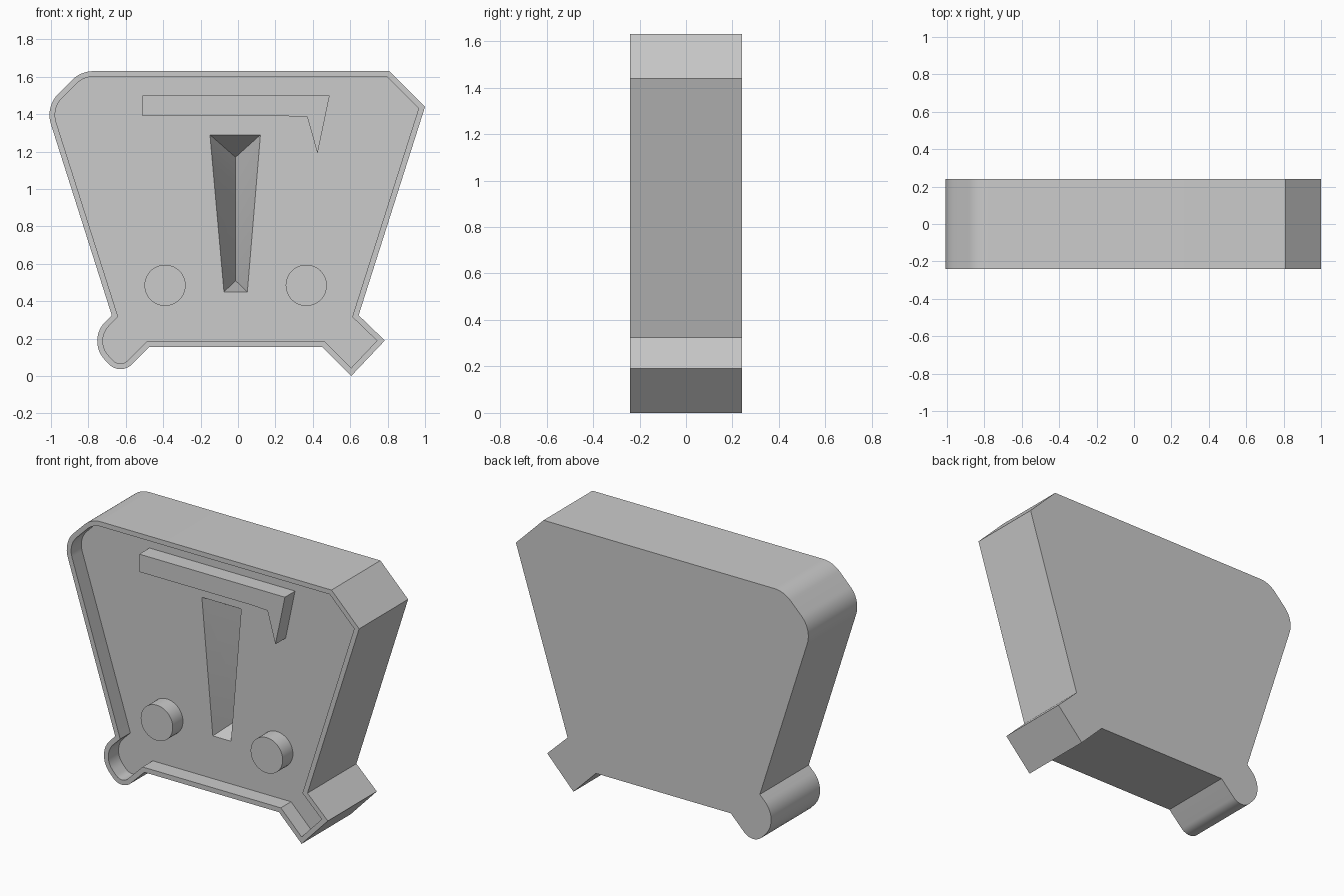
import bpy, bmesh, math
from mathutils import Vector

cube = bpy.data.objects.get("Cube")
if cube:
    bpy.data.objects.remove(cube)

FRONT, BACK, FLOOR = -0.24, 0.24, -0.14
RIM = 0.03

grey = bpy.data.materials.new("plain_grey")
grey.use_nodes = True
colour = (0.6, 0.6, 0.6, 1)
grey.diffuse_color = colour
grey.node_tree.nodes["Principled BSDF"].inputs["Base Color"].default_value = colour


def finish(name, bm, smooth=True):
    bmesh.ops.recalc_face_normals(bm, faces=bm.faces)
    mesh = bpy.data.meshes.new(name)
    bm.to_mesh(mesh)
    bm.free()
    mesh.materials.append(grey)
    ob = bpy.data.objects.new(name, mesh)
    bpy.context.collection.objects.link(ob)
    bpy.ops.object.select_all(action='DESELECT')
    ob.select_set(True)
    bpy.context.view_layer.objects.active = ob
    if smooth:
        bpy.ops.object.shade_smooth_by_angle(angle=math.radians(25))
    return ob


def rounded(corners, steps=12):
    """Outline from (x, z, radius) corners, filleting those with a radius."""
    out = []
    for i, (x, z, r) in enumerate(corners):
        p = Vector((x, z))
        if r == 0:
            out.append(p)
            continue
        a = (Vector(corners[i - 1][:2]) - p).normalized()
        b = (Vector(corners[(i + 1) % len(corners)][:2]) - p).normalized()
        half = a.angle(b) / 2
        centre = p + (a + b).normalized() * r / math.sin(half)
        start = p + a * r / math.tan(half) - centre
        end = p + b * r / math.tan(half) - centre
        sweep = math.pi - 2 * half
        for k in range(steps + 1):
            t = k / steps
            out.append(centre + (start * math.sin((1 - t) * sweep)
                                 + end * math.sin(t * sweep)) / math.sin(sweep))
    return out


def push(bm, face, dy):
    """Extrude one face along y and return the moved face."""
    face = bmesh.ops.extrude_discrete_faces(bm, faces=[face])["faces"][0]
    bmesh.ops.translate(bm, verts=face.verts, vec=(0, dy, 0))
    return face


def slab(outline, y0, y1):
    """Solid plate between two depths; returns the mesh and its front face."""
    bm = bmesh.new()
    base = bm.faces.new([bm.verts.new((x, y0, z)) for x, z in outline])
    rear = base.copy()
    rear.normal_flip()
    front = push(bm, base, y1 - y0)
    bmesh.ops.remove_doubles(bm, verts=bm.verts, dist=1e-5)
    bmesh.ops.recalc_face_normals(bm, faces=bm.faces)
    return bm, front


# Body: tapered outline, sharp corners on one side and rounded on the other
outline = rounded([
    (0.81, 1.63, 0), (1.0, 1.44, 0), (0.645, 0.325, 0), (0.785, 0.19, 0),
    (0.605, 0, 0), (0.45, 0.155, 0), (-0.475, 0.155, 0), (-0.63, 0, 0.085),
    (-0.81, 0.19, 0.145), (-0.675, 0.325, 0), (-1.03, 1.44, 0.16), (-0.84, 1.63, 0.16)])
bm, front = slab(outline, BACK, FRONT)

# Raised rim around a recessed front panel
bmesh.ops.inset_region(bm, faces=[front], thickness=RIM, use_even_offset=True)
push(bm, front, FLOOR - FRONT)
body = finish("body", bm, smooth=False)

# Tapered V groove cut into the panel
bm = bmesh.new()
for y in (FLOOR - 0.05, FLOOR):
    for x, z in ((-0.15, 1.29), (0.12, 1.29), (0.05, 0.45), (-0.075, 0.45)):
        bm.verts.new((x, y, z))
for z in (1.17, 0.51):
    bm.verts.new((-0.013, FLOOR + 0.21, z))
bmesh.ops.convex_hull(bm, input=bm.verts)
cutter = finish("groove_cutter", bm, smooth=False)
cutter.hide_render = True

bpy.ops.object.select_all(action='DESELECT')
body.select_set(True)
bpy.context.view_layer.objects.active = body
cut = body.modifiers.new("groove", 'BOOLEAN')
cut.operation = 'DIFFERENCE'
cut.solver = 'EXACT'
cut.object = cutter
bpy.ops.object.modifier_apply(modifier=cut.name)
bpy.data.objects.remove(cutter)
bpy.ops.object.shade_smooth_by_angle(angle=math.radians(25))

# Hooked bar across the top of the panel
bar = [(-0.51, 1.5), (0.49, 1.5), (0.425, 1.19), (0.37, 1.385), (0.25, 1.39), (-0.51, 1.39)]
finish("hooked_bar", slab(bar, FLOOR + 0.005, FRONT)[0])

# Round buttons
for name, cx in (("right_button", -0.39), ("left_button", 0.365)):
    turns = [k * math.tau / 48 for k in range(48)]
    circle = [(cx + 0.11 * math.cos(a), 0.485 + 0.11 * math.sin(a)) for a in turns]
    finish(name, slab(circle, FLOOR + 0.005, FRONT)[0])
